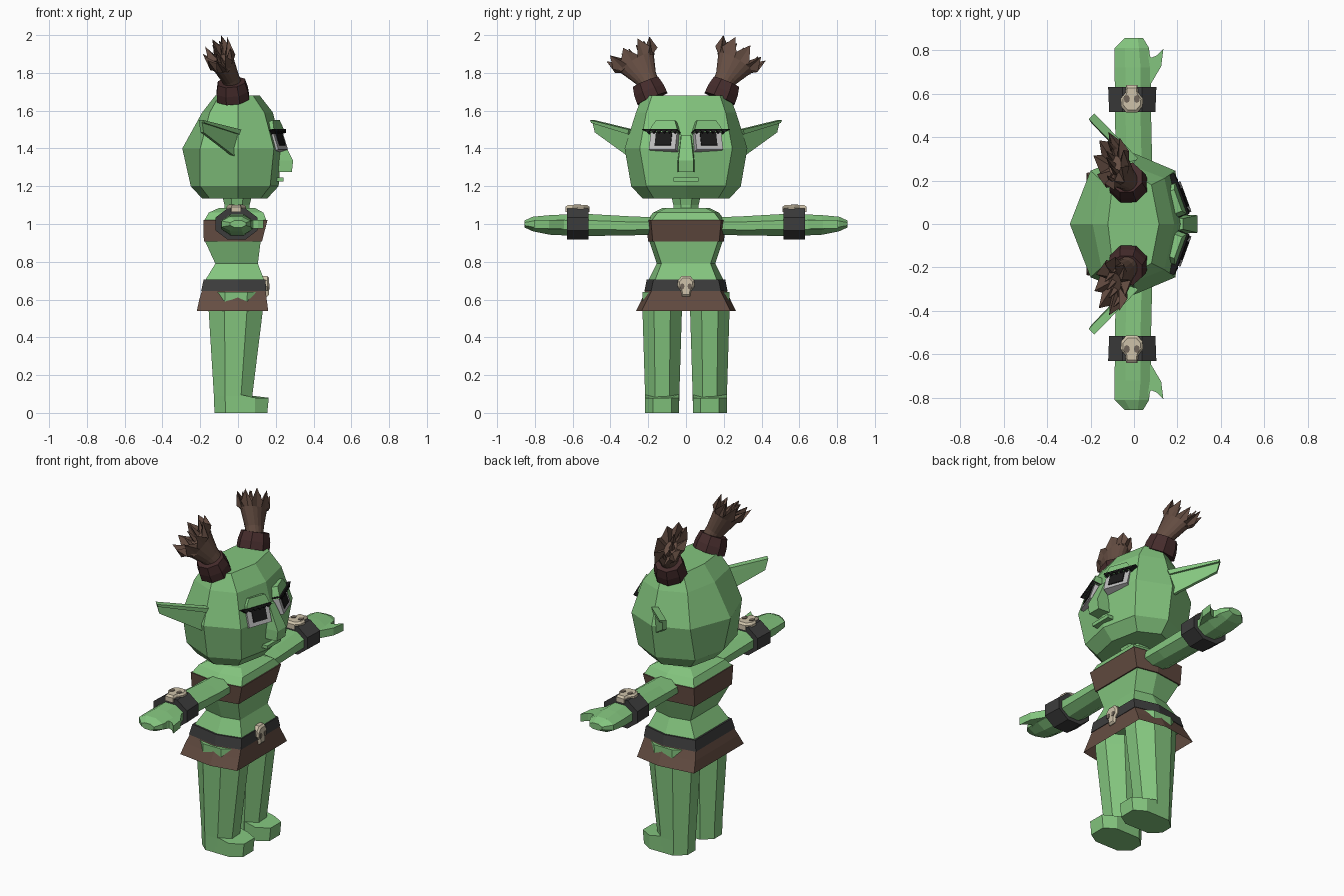
import bpy, bmesh, random
from math import cos, sin, pi, radians
from mathutils import Vector as V

if "Cube" in bpy.data.objects:
    bpy.data.objects.remove(bpy.data.objects["Cube"])

random.seed(4)


def mat(name, *rgb):
    m = bpy.data.materials.new(name)
    m.diffuse_color = (*rgb, 1)
    m.use_nodes = True
    m.node_tree.nodes["Principled BSDF"].inputs["Base Color"].default_value = m.diffuse_color
    return m


GREEN = mat("skin", .23, .56, .21)
BROWN = mat("leather", .13, .075, .055)
DARK = mat("hair_tie", .06, .025, .025)
BLACK = mat("strap", .045, .045, .045)
INK = mat("ink", .01, .01, .01)
BONE = mat("bone", .62, .54, .4)
SOCKET = mat("socket", .16, .13, .1)
WHITE = mat("eye_white", .5, .5, .5)


def loft(name, rings, m, caps=True):
    """Skin a list of equal-length point rings."""
    bm = bmesh.new()
    vs = [[bm.verts.new(p) for p in r] for r in rings]
    n = len(vs[0])
    for a, b in zip(vs, vs[1:]):
        for i in range(n):
            bm.faces.new((a[i], a[(i + 1) % n], b[(i + 1) % n], b[i]))
    if caps:
        bm.faces.new(vs[0])
        bm.faces.new(vs[-1])
    bmesh.ops.recalc_face_normals(bm, faces=bm.faces)
    me = bpy.data.meshes.new(name)
    bm.to_mesh(me)
    bm.free()
    ob = bpy.data.objects.new(name, me)
    me.materials.append(m)
    bpy.context.collection.objects.link(ob)
    return ob


def ring(c, e1, e2, r1, r2, n=8, ph=pi / 8):
    return [V(c) + V(e1) * r1 * cos(ph + 2 * pi * i / n) + V(e2) * r2 * sin(ph + 2 * pi * i / n)
            for i in range(n)]


def plate(name, pts, o, e1, e2, d0, d1, m):
    """Extrude a 2D outline lying on axes e1, e2 along their normal."""
    n = V(e1).cross(V(e2)).normalized()
    return loft(name, [[V(o) + V(e1) * u + V(e2) * v + n * d for u, v in pts] for d in (d0, d1)], m)


def rect(u0, u1, v0, v1):
    return [(u0, v0), (u1, v0), (u1, v1), (u0, v1)]


def oval(u, v, ru, rv, n=8):
    return [(u + ru * cos(2 * pi * i / n), v + rv * sin(2 * pi * i / n)) for i in range(n)]


X, Y, Z = V((1, 0, 0)), V((0, 1, 0)), V((0, 0, 1))


# Head: eight-sided rings (z, back, back corner xy, side y, front corner xy, front)
def head_ring(z, b, bx, by, s, fx, fy, f):
    half = [(bx, by), (0, s), (fx, fy)]
    pts = [(b, 0)] + half + [(f, 0)] + [(x, -y) for x, y in reversed(half)]
    return [V((x, y, z)) for x, y in pts]


loft("head", [head_ring(*r) for r in (
    (1.135, -.19, -.15, .17, .23, .12, .17, .155),
    (1.20, -.25, -.20, .20, .29, .17, .21, .215),
    (1.40, -.295, -.20, .245, .325, .19, .245, .23),
    (1.59, -.19, -.15, .20, .265, .14, .21, .185),
    (1.68, -.12, -.10, .17, .23, .08, .18, .115))], GREEN)

# Nose and mouth
loft("nose", [[V((x, y, z)) for x, y in ((.15, -b), (f, -w), (f, w), (.15, b))]
              for z, f, w, b in ((1.275, .285, .04, .05), (1.335, .292, .04, .048), (1.47, .225, .025, .035))], GREEN)
plate("mouth", rect(-.065, .065, 1.225, 1.245), (0, 0, 0), Y, Z, .19, .24, GREEN)


# Torso: six-sided rings (z, back, front, side, corner)
def body(z, b, f, s, c):
    return [V((x, y, z)) for x, y in ((f, c), (0, s), (b, c), (b, -c), (0, -s), (f, -c))]


loft("torso", [body(*r) for r in (
    (.60, -.17, .14, .20, .17), (.70, -.175, .14, .20, .165), (.79, -.12, .105, .155, .13),
    (.91, -.175, .12, .195, .17), (1.02, -.178, .15, .205, .18), (1.06, -.155, .135, .175, .15),
    (1.085, -.10, .09, .125, .10))], GREEN)
loft("chest_band", [body(.908, -.181, .127, .201, .176), body(1.02, -.183, .156, .21, .186)], BROWN)
loft("belt", [body(.645, -.195, .15, .22, .185), body(.705, -.182, .145, .208, .172)], BLACK)
loft("skirt", [body(.54, -.218, .16, .265, .235), body(.60, -.205, .152, .235, .205),
               body(.65, -.19, .146, .215, .18)], BROWN, False)
loft("neck", [ring((-.005, 0, z), X, Y, r, r) for z, r in ((1.06, .072), (1.10, .072), (1.15, .085))], GREEN)


# Skull ornament on a plane, cranium towards +v
def skull(name, o, e1, e2, k):
    out = [(-.022, -.055), (.022, -.055), (.026, -.025), (.045, 0), (.043, .03),
           (.022, .055), (-.022, .055), (-.043, .03), (-.045, 0), (-.026, -.025)]
    n = V(e1).cross(V(e2))
    loft(name, [[V(o) + V(e1) * u * q * k + V(e2) * v * q * k + n * d for u, v in out]
                for q, d in ((1, -.02), (1, .008), (.8, .018))], BONE)
    for u in (-.02, .02):
        plate(name + "_socket", oval(u * k, 0, .012 * k, .016 * k), o, e1, e2, .01, .021, SOCKET)


skull("belt_skull", (.147, 0, .67), Y, Z, 1)

for s in (1, -1):
    # Arm with tapering hand
    loft("arm", [ring((x, s * y, z), X, Z, rx, rz) for y, x, z, rx, rz in (
        (.14, 0, .99, .09, .048), (.30, 0, .99, .09, .055), (.52, -.005, .995, .09, .063),
        (.64, -.005, .995, .09, .06), (.72, -.005, .995, .092, .056), (.81, -.01, 1.0, .085, .042),
        (.855, 0, 1.0, .045, .02))], GREEN)
    plate("thumb", [(.03, s * .66), (.075, s * .64), (.125, s * .725), (.135, s * .805),
                    (.105, s * .775), (.08, s * .765), (.05, s * .80)], (0, 0, 0), X, Y, .975, 1.02, GREEN)
    loft("wrist_band", [ring((-.008, s * y, 1.0), X, Z, rx, .09) for y, rx in ((.515, .115), (.63, .12))], BLACK)
    skull("wrist_skull", (-.01, s * .575, 1.083), X * -s, Y * -s, 1.15)

    # Leg and toe
    loft("leg", [ring((x, s * .126, z), X, Y, rx, ry) for z, x, rx, ry in (
        (0, -.025, .108, .097), (.09, -.026, .11, .098), (.54, -.012, .155, .113), (.64, -.01, .155, .113))], GREEN)
    loft("toe", [[V((x, s * .126 + y, z if z == 0 or x > .05 else .1)) for x, y in (
        (0, -.09), (.09, -.09), (f, -.05), (f, .05), (.09, .09), (0, .09))]
        for z, f in ((0, .155), (.08, .163))], GREEN)

    # Ear: thin pointed slab with a raised upper rim
    ear = [(0, .285, 1.50), (-.02, .295, 1.355), (-.19, .475, 1.485), (-.2, .49, 1.55)]
    loft("ear", [[V((x + d, s * (y + d), z)) for x, y, z in ear] for d in (-.008, .008)], GREEN)
    rim = [ear[0], (-.01, .29, 1.475), (-.195, .485, 1.535), ear[3]]
    loft("ear_rim", [[V((x + d, s * (y + d), z)) for x, y, z in rim] for d in (-.008, .018)], GREEN)

    # Eye, lid and lashes on a tilted plane
    a, p = radians(20), radians(18)
    n = V((cos(a) * cos(p), s * sin(a) * cos(p), sin(p)))
    t = V((-sin(a), s * cos(a), 0))
    up = n.cross(t) * s
    o = V((.212, s * .115, 1.44))

    def eye_part(name, pts, d, m):
        plate(name, pts, o, t, up, -s * -.04 * -1, s * d, m)

    eye_part("eye_white", rect(-.072, .076, -.052, .045), .014, WHITE)
    eye_part("pupil", rect(-.045, .045, -.03, .045), .019, INK)
    eye_part("eyelid", [(-.078, .043), (.078, .043), (.074, .07), (.05, .108), (-.055, .108), (-.07, .07)], .024, GREEN)
    teeth = [(-.078 + .015 * i, .034 if i % 2 else .048) for i in range(13)]
    eye_part("eyelashes", teeth + [(.122, .056), (.08, .056), (-.078, .056)], .034, INK)

    # Hair tie and flared, jagged pigtail
    ax = V((-.09, s * .11, .19)).normalized()
    e1 = (V((0, s * .86, -.5)) - ax * ax.dot(V((0, s * .86, -.5)))).normalized()
    e2 = ax.cross(e1)
    k = V((-.1, s * .38, .92)).normalized()
    k1 = k.cross(X).normalized()
    k2 = k.cross(k1)
    loft("hair_tie", [ring(V((-.03, s * .195, 1.705)) + k * h, k1, k2, r, r)
                      for h, r in ((-.045, .092), (.0, .09), (.05, .078))], DARK)
    base = V((-.03, s * .2, 1.75))
    N = 18
    tips = ring(base, e1, e2, .135, .075, N, 0)
    tips = [q + ax * ((.16 if i % 2 else .235) - random.uniform(0, .025)) for i, q in enumerate(tips)]
    loft("pigtail", [ring(base - ax * .03, e1, e2, .05, .045, N, 0),
                     ring(base + ax * .03, e1, e2, .062, .048, N, 0),
                     ring(base + ax * .13, e1, e2, .103, .06, N, 0), tips,
                     ring(base + ax * .15, e1, e2, .05, .03, N, 0)], BROWN)
    for i in range(5):
        c = base + e1 * (.04 * (i - 2)) + e2 * random.uniform(-.02, .02)
        loft("hair_strand", [ring(c + ax * .12, e1, e2, .022, .022, 4),
                             ring(c + e1 * .004 * (i - 2) + ax * random.uniform(.21, .235), e1, e2, .003, .003, 4)], BROWN)
